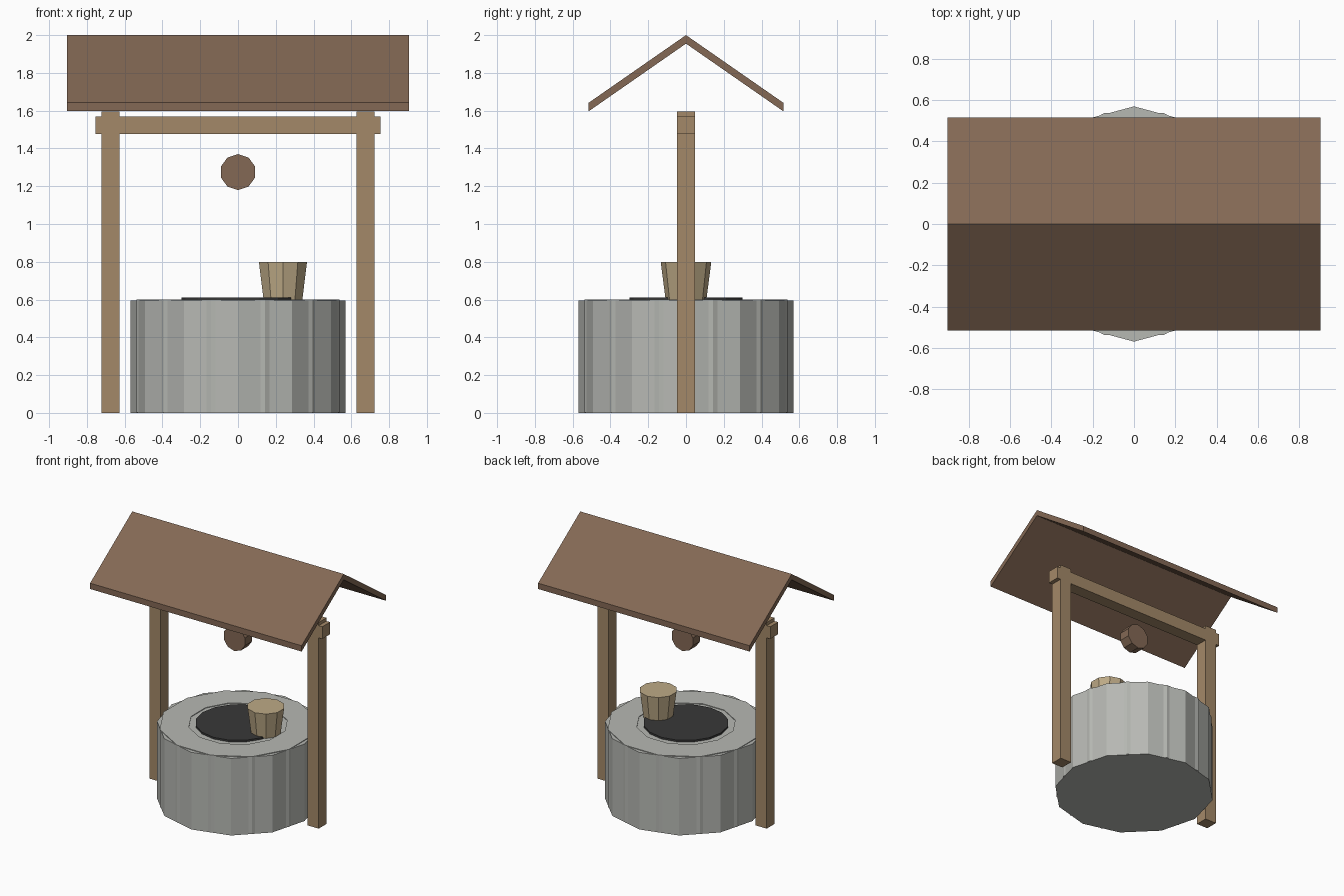
import bpy, bmesh, math
from mathutils import Matrix, Vector

cube = bpy.data.objects.get("Cube")
if cube:
    bpy.data.objects.remove(cube, do_unlink=True)


def material(name, rgb):
    m = bpy.data.materials.new(name)
    m.use_nodes = True
    m.diffuse_color = (*rgb, 1)
    bsdf = next(n for n in m.node_tree.nodes if n.type == 'BSDF_PRINCIPLED')
    bsdf.inputs["Base Color"].default_value = (*rgb, 1)
    return m


STONE = material("grey stone", (0.47, 0.48, 0.45))
ROOF = material("dark brown wood", (0.23, 0.14, 0.09))
WOOD = material("brown wood", (0.37, 0.25, 0.14))
PALE = material("pale wood", (0.51, 0.40, 0.24))
DARK = material("dark water", (0.04, 0.04, 0.04))


def finish(name, bm, mat):
    bmesh.ops.recalc_face_normals(bm, faces=bm.faces)
    mesh = bpy.data.meshes.new(name)
    bm.to_mesh(mesh)
    bm.free()
    mesh.materials.append(mat)
    obj = bpy.data.objects.new(name, mesh)
    bpy.context.scene.collection.objects.link(obj)
    return obj


def box(name, center, size, mat):
    bm = bmesh.new()
    place = Matrix.Translation(center) @ Matrix.Diagonal((*size, 1))
    bmesh.ops.create_cube(bm, size=1, matrix=place)
    return finish(name, bm, mat)


def prism(name, sides, r_low, r_high, depth, center, mat, turn=Matrix()):
    bm = bmesh.new()
    bmesh.ops.create_cone(bm, cap_ends=True, segments=sides, radius1=r_low,
                          radius2=r_high, depth=depth,
                          matrix=Matrix.Translation(center) @ turn)
    return finish(name, bm, mat)


def sweep(name, points, offset, mat):
    """Extrude a flat outline along an offset."""
    bm = bmesh.new()
    face = bm.faces.new([bm.verts.new(p) for p in points])
    out = bmesh.ops.extrude_face_region(bm, geom=[face])
    verts = [v for v in out["geom"] if isinstance(v, bmesh.types.BMVert)]
    bmesh.ops.translate(bm, verts=verts, vec=offset)
    return finish(name, bm, mat)


def ring(name, sides, inner, outer, low, high, angle, mat):
    """Spin a rectangular section into a faceted ring."""
    bm = bmesh.new()
    turn = Matrix.Rotation(angle, 3, 'Z')
    section = [(inner, low), (outer, low), (outer, high), (inner, high)]
    verts = [bm.verts.new(turn @ Vector((r, 0, z))) for r, z in section]
    edges = [bm.edges.new((verts[i], verts[(i + 1) % 4])) for i in range(4)]
    bmesh.ops.spin(bm, geom=verts + edges, axis=(0, 0, 1), cent=(0, 0, 0),
                   angle=math.tau, steps=sides, use_merge=True)
    bmesh.ops.remove_doubles(bm, verts=bm.verts, dist=0.0001)
    return finish(name, bm, mat)


# Stone well: faceted drum, offset rim ring and dark opening
prism("well_wall", 12, 0.57, 0.57, 0.596, (0, 0, 0.298), STONE)
ring("well_rim", 12, 0.35, 0.557, 0.002, 0.601, math.pi / 12, STONE)
prism("well_opening", 16, 0.3, 0.3, 0.02, (0, 0, 0.6), DARK)

# Bucket resting on the rim
prism("bucket", 10, 0.108, 0.134, 0.2, (0.238, 0, 0.7), PALE,
      Matrix.Rotation(math.pi / 2 * 2, 4, 'Z'))

# Timber frame
for side, x in (("left", 0.676), ("right", -0.676)):
    box(side + "_post", (x, 0, 0.7975), (0.095, 0.095, 1.595), WOOD)
box("cross_beam", (0, 0, 1.523), (1.51, 0.094, 0.094), WOOD)

# Winch drum
prism("winch_drum", 10, 0.095, 0.095, 0.09, (0, 0, 1.275), ROOF,
      Matrix.Rotation(math.pi / 2, 4, 'X'))

# Gabled roof
profile = [(-0.515, 1.597), (-0.515, 1.642), (0, 2), (0.515, 1.642),
           (0.515, 1.597), (0, 1.955)]
sweep("roof", [(-0.905, y, z) for y, z in profile], (1.81, 0, 0), ROOF)
